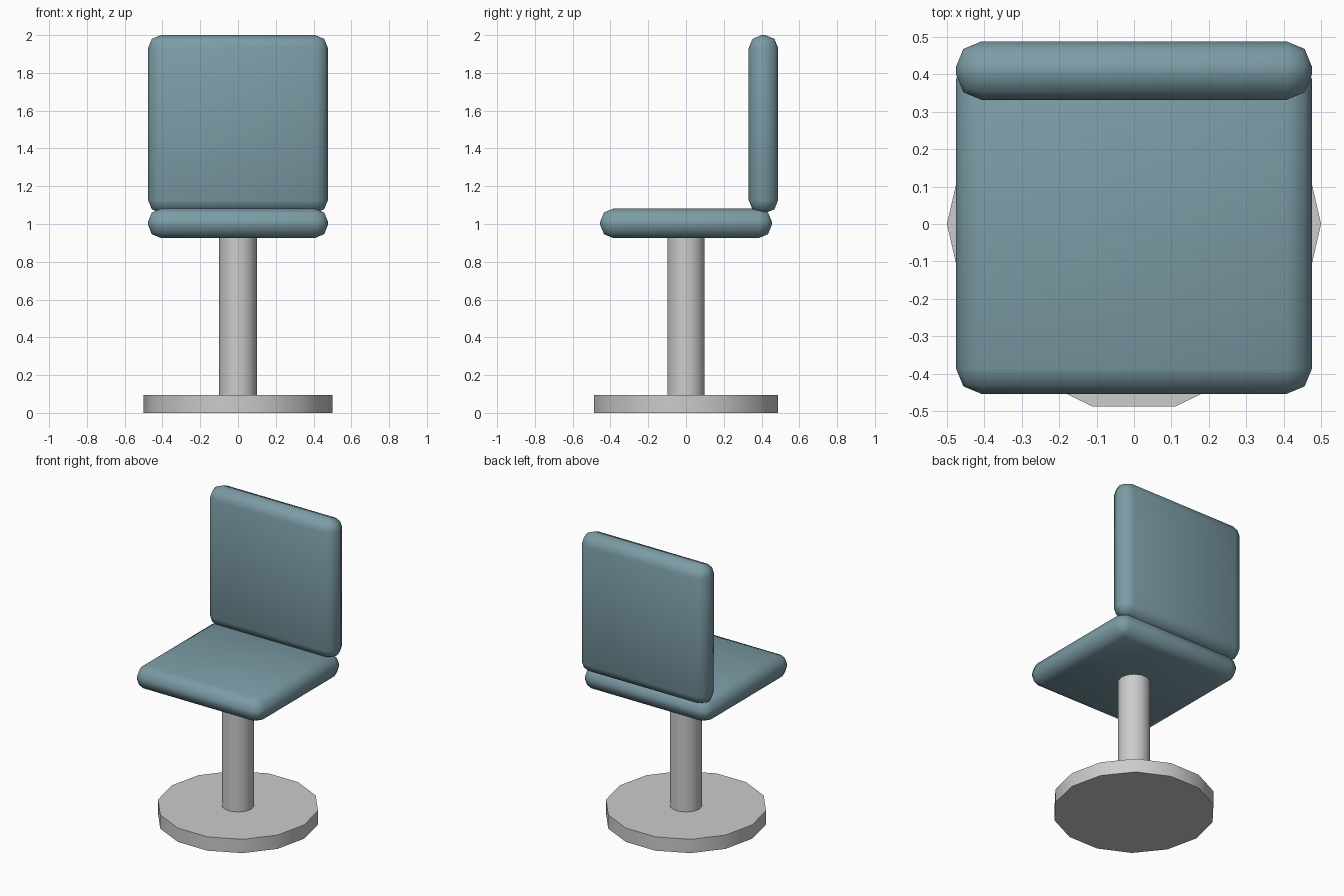
import bpy
import math

if "Cube" in bpy.data.objects:
    bpy.data.objects.remove(bpy.data.objects["Cube"])

fabric = bpy.data.materials.new("blue_grey_fabric")
fabric.diffuse_color = (0.20, 0.33, 0.38, 1.0)
fabric.use_nodes = True
fabric.node_tree.nodes["Principled BSDF"].inputs["Base Color"].default_value = fabric.diffuse_color


def cylinder(name, radius, z0, z1):
    """14-sided upright cylinder with a corner pointing along x."""
    bpy.ops.mesh.primitive_cylinder_add(
        vertices=14, radius=radius, depth=z1 - z0,
        location=(0, 0, (z0 + z1) / 2), rotation=(0, 0, math.pi / 2))
    obj = bpy.context.object
    obj.name = name
    bpy.ops.object.transform_apply(location=False, rotation=True, scale=True)
    bpy.ops.object.shade_smooth_by_angle(angle=math.radians(40))
    return obj


def cushion(name, low, high):
    """Padded box with rounded edges, spanning the corners low to high."""
    bpy.ops.mesh.primitive_cube_add(
        size=1, location=[(a + b) / 2 for a, b in zip(low, high)])
    obj = bpy.context.object
    obj.name = name
    obj.scale = [b - a for a, b in zip(low, high)]
    bpy.ops.object.transform_apply(location=False, rotation=False, scale=True)
    bevel = obj.modifiers.new("rounding", 'BEVEL')
    bevel.width = 0.068
    bevel.segments = 2
    bevel.limit_method = 'NONE'
    bpy.ops.object.shade_smooth()
    obj.data.materials.append(fabric)
    return obj


# Round foot and column
cylinder("base", 0.5, 0.0, 0.094)
cylinder("column", 0.101, 0.09, 0.935)

# Seat and upright back, resting just into the seat
cushion("seat", (-0.476, -0.454, 0.926), (0.476, 0.454, 1.081))
cushion("backrest", (-0.476, 0.332, 1.058), (0.476, 0.488, 2.0))
